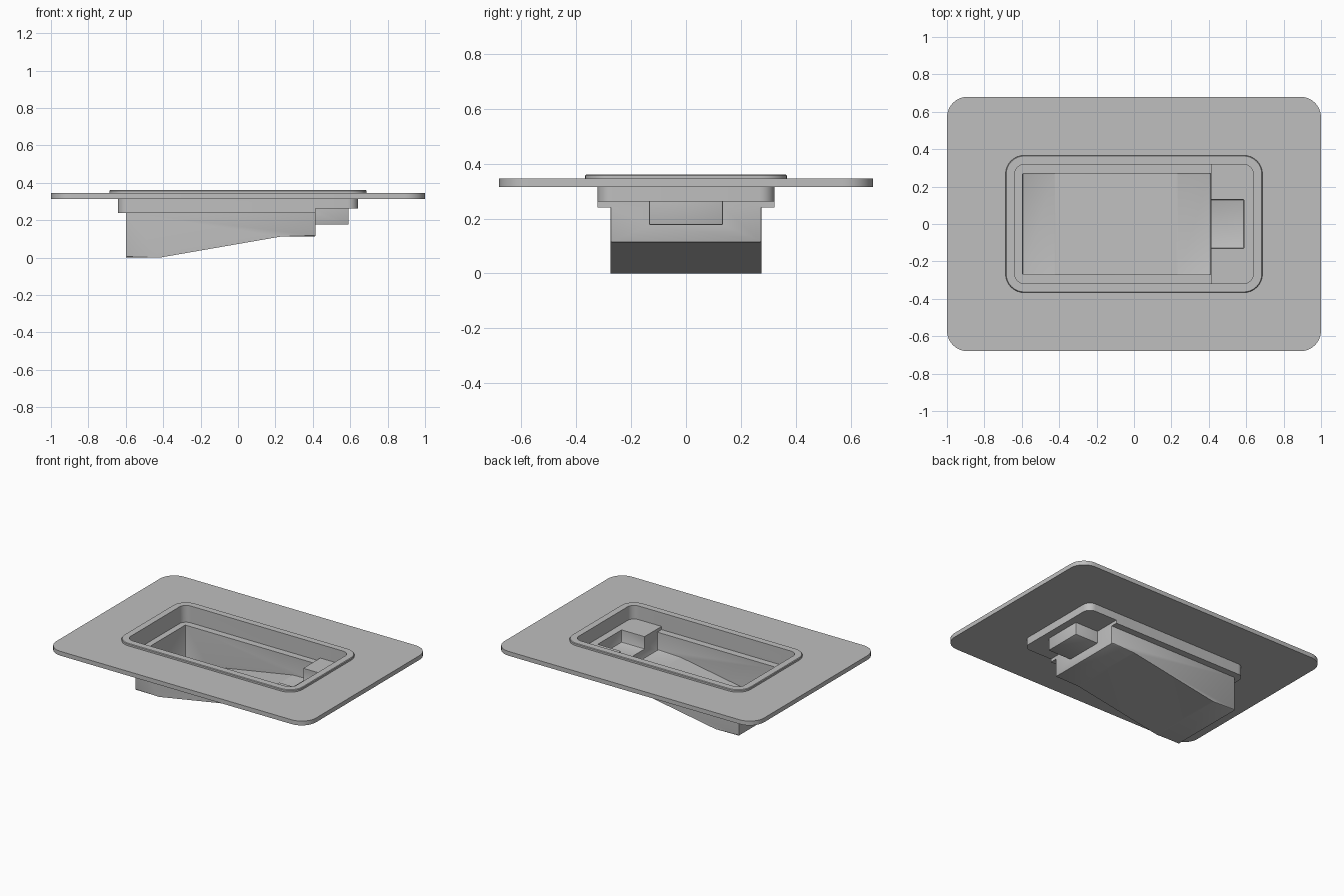
import bpy, bmesh, math
from mathutils import Vector

cube = bpy.data.objects.get("Cube")
if cube:
    bpy.data.objects.remove(cube, do_unlink=True)

# Single grey material
grey = bpy.data.materials.new("light_grey")
grey.use_nodes = True
COLOR = (0.52, 0.52, 0.52, 1)
grey.diffuse_color = COLOR
grey.node_tree.nodes["Principled BSDF"].inputs["Base Color"].default_value = COLOR

WALL = 0.004          # tray sheet thickness
STEP = 0.415          # x where the deep part ends


def rounded(hx, hy, r, n=8):
    """Counter-clockwise rounded rectangle outline."""
    pts = []
    for q, (sx, sy) in enumerate(((1, 1), (-1, 1), (-1, -1), (1, -1))):
        for i in range(n + 1):
            a = math.pi / 2 * (q + i / n)
            pts.append((sx * (hx - r) + r * math.cos(a), sy * (hy - r) + r * math.sin(a)))
    return pts


def finish(name, bm):
    bmesh.ops.recalc_face_normals(bm, faces=bm.faces)
    mesh = bpy.data.meshes.new(name)
    bm.to_mesh(mesh)
    bm.free()
    mesh.materials.append(grey)
    ob = bpy.data.objects.new(name, mesh)
    bpy.context.collection.objects.link(ob)
    return ob


def prism(name, pts, bevel=0):
    """Solid from a 3D outline pair: list of bottom points and list of top points."""
    bm = bmesh.new()
    low, high = ([bm.verts.new(p) for p in loop] for loop in pts)
    bm.faces.new(low)
    bm.faces.new(high)
    for i in range(len(low)):
        j = (i + 1) % len(low)
        bm.faces.new((low[i], low[j], high[j], high[i]))
    if bevel:
        bmesh.ops.bevel(bm, geom=bm.edges[:], offset=bevel, segments=2,
                        profile=0.5, affect='EDGES')
    return finish(name, bm)


def upright(name, outline, z0, z1, bevel=0):
    return prism(name, [[(x, y, z) for x, y in outline] for z in (z0, z1)], bevel)


def ring(name, loops):
    """Closed frame swept through outlines of equal point count."""
    bm = bmesh.new()
    rows = [[bm.verts.new((x, y, z)) for x, y in outline] for outline, z in loops]
    n = len(rows[0])
    for k, a in enumerate(rows):
        b = rows[(k + 1) % len(rows)]
        for i in range(n):
            j = (i + 1) % n
            bm.faces.new((a[i], a[j], b[j], b[i]))
    return finish(name, bm)


def combine(target, tool, operation):
    mod = target.modifiers.new(operation, 'BOOLEAN')
    mod.operation = operation
    mod.solver = 'EXACT'
    mod.object = tool
    bpy.context.view_layer.objects.active = target
    bpy.ops.object.modifier_apply(modifier=mod.name)
    bpy.data.objects.remove(tool, do_unlink=True)


def tray_solids(t, top, inner_top):
    """The four volumes of the tray, shrunk inwards by t."""
    rim = rounded(0.642 - t, 0.322 - t, 0.055 - t)
    left = [p for p in rim if p[0] < 0]
    hy = 0.322 - t
    end = STEP - t
    upper = upright("tray", rim, 0.262 + t, top)
    ledge = upright("ledge", left + [(end, -hy), (end, hy)], 0.24 + t, inner_top)
    w = 0.275 - t
    profile = [(-0.6 + t, inner_top), (-0.6 + t, t), (-0.42, t), (0.23, 0.113 + t),
               (end, 0.113 + t), (end, inner_top)]
    well = prism("well", [[(x, y, z) for x, z in profile] for y in (-w, w)], 0.006)
    p = 0.135 - t
    pocket = upright("pocket", [(0.38, -p), (0.592 - t, -p), (0.592 - t, p), (0.38, p)],
                     0.176 + t, inner_top - 0.01, 0.006)
    return upper, ledge, well, pocket


# Stepped tray: outer volumes joined, then hollowed by the inner volumes
tray, *extras = tray_solids(0, 0.358, 0.30)
for part in extras:
    combine(tray, part, 'UNION')
for part in tray_solids(WALL, 0.42, 0.40):
    combine(tray, part, 'DIFFERENCE')
tray.name = "recessed_tray"

# Wide mounting plate with a rounded opening
opening = rounded(0.641, 0.321, 0.054)
border = rounded(1.0, 0.68, 0.11)
plate = ring("mounting_plate", [(border, 0.315), (border, 0.345),
                                (opening, 0.345), (opening, 0.315)])

# Raised lip around the opening, with a softened outer edge
lip = ring("raised_lip", [(rounded(0.687, 0.367, 0.1), 0.34),
                          (rounded(0.687, 0.367, 0.1), 0.357),
                          (rounded(0.683, 0.363, 0.096), 0.361),
                          (rounded(0.638, 0.318, 0.051), 0.361),
                          (rounded(0.638, 0.318, 0.051), 0.34)])

bpy.ops.object.select_all(action='DESELECT')
for ob in (tray, plate, lip):
    ob.select_set(True)
bpy.context.view_layer.objects.active = plate
bpy.ops.object.shade_smooth_by_angle(angle=math.radians(30))
